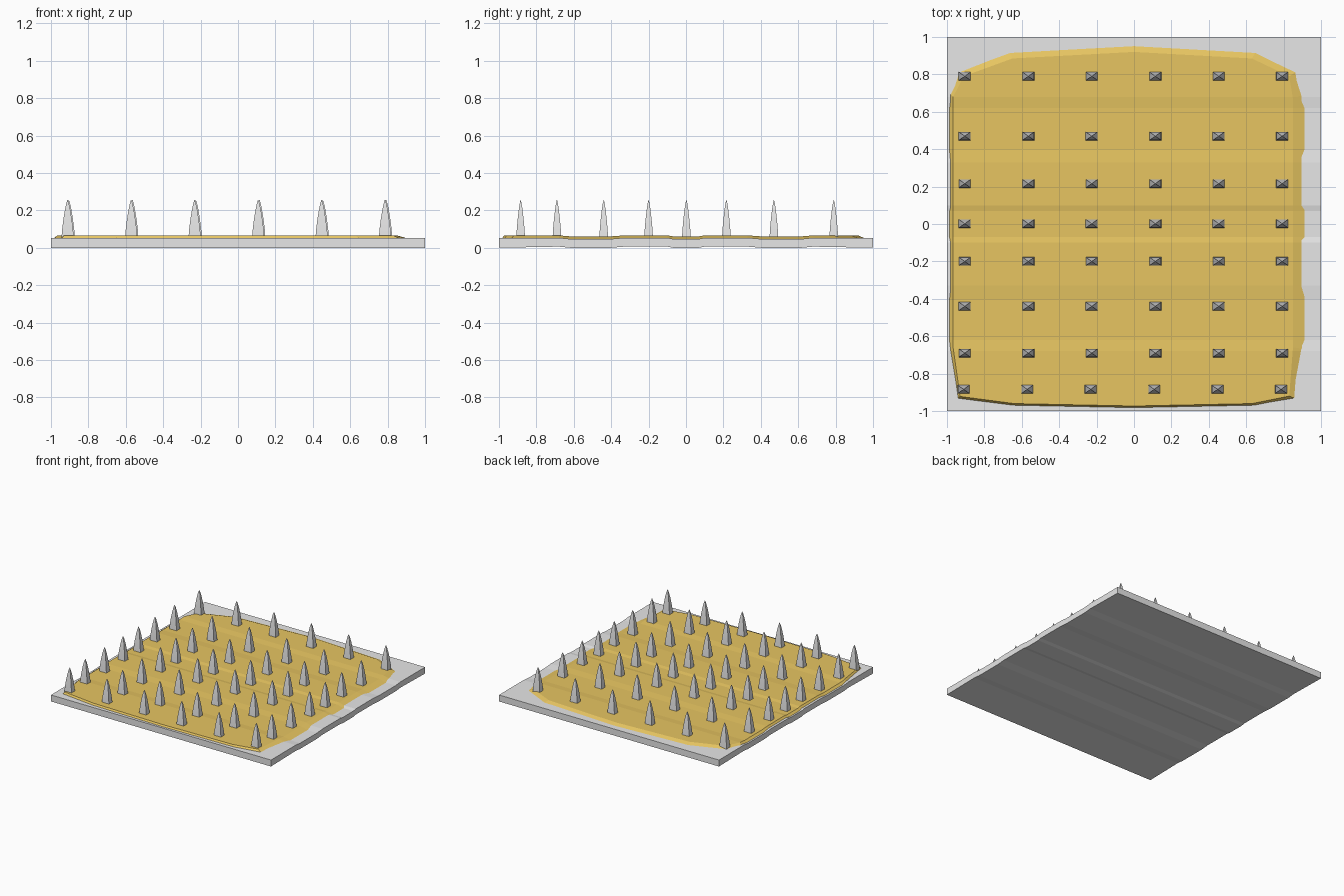
import bpy, bmesh
from mathutils import Vector

if "Cube" in bpy.data.objects:
    bpy.data.objects.remove(bpy.data.objects["Cube"])


def material(name, rgb):
    m = bpy.data.materials.new(name)
    m.diffuse_color = (*rgb, 1)
    m.use_nodes = True
    m.node_tree.nodes["Principled BSDF"].inputs["Base Color"].default_value = m.diffuse_color
    return m


GREY = material("pale grey", (0.8, 0.8, 0.8))
GOLD = material("mustard gold", (0.8, 0.56, 0.12))

# Shallow corrugation running along x: (|y|, drop)
WAVE = [(0, 1), (0.07, 1), (0.1, 0), (0.33, 0), (0.4, 1), (0.62, 1), (0.68, 0), (1.01, 0)]


def drop(y):
    y = abs(y)
    for (y0, d0), (y1, d1) in zip(WAVE, WAVE[1:]):
        if y <= y1:
            return d0 + (d1 - d0) * (y - y0) / (y1 - y0)
    return 0


def slice_along_y(bm):
    for y in [s * w[0] for w in WAVE[1:-1] for s in (-1, 1)]:
        bmesh.ops.bisect_plane(bm, geom=bm.verts[:] + bm.edges[:] + bm.faces[:],
                               plane_co=(0, y, 0), plane_no=(0, 1, 0))


def finish(bm, name, mat):
    bmesh.ops.recalc_face_normals(bm, faces=bm.faces[:])
    mesh = bpy.data.meshes.new(name)
    bm.to_mesh(mesh)
    bm.free()
    mesh.materials.append(mat)
    ob = bpy.data.objects.new(name, mesh)
    bpy.context.collection.objects.link(ob)
    return ob


def loft(bm, rings):
    """Closed solid through a stack of equal-length rings."""
    vs = [[bm.verts.new(p) for p in r] for r in rings]
    n = len(vs[0])
    for a, b in zip(vs, vs[1:]):
        for i in range(n):
            j = (i + 1) % n
            bm.faces.new((a[i], a[j], b[j], b[i]))
    bm.faces.new(vs[0][::-1])
    bm.faces.new(vs[-1])


# Base plate with a gently corrugated top and underside
bm = bmesh.new()
square = [(-1, -1), (1, -1), (1, 1), (-1, 1)]
loft(bm, [[(x, y, z) for x, y in square] for z in (0.006, 0.053)])
slice_along_y(bm)
for v in bm.verts:
    v.co.z -= 0.006 * drop(v.co.y)
    if abs(v.co.y) > 0.9 and v.co.z < 0.02:
        v.co.z = 0.0
finish(bm, "base_plate", GREY)

# Mat with sloping rim, sunk slightly into the plate
outer = [(-0.99, -0.68), (-0.947, -0.938), (-0.65, -0.975), (0, -0.988), (0.65, -0.975),
         (0.875, -0.938), (0.925, -0.67), (0.925, 0.70), (0.885, 0.825), (0.66, 0.935),
         (0, 0.972), (-0.67, 0.935), (-0.95, 0.825), (-0.99, 0.70)]
inner = [(-0.967, -0.66), (-0.93, -0.922), (-0.64, -0.96), (0, -0.973), (0.63, -0.96),
         (0.83, -0.92), (0.85, -0.66), (0.85, 0.67), (0.83, 0.79), (0.63, 0.885),
         (0, 0.92), (-0.65, 0.885), (-0.91, 0.79), (-0.967, 0.68)]
bm = bmesh.new()
loft(bm, [[(x, y, 0.044) for x, y in outer], [(x, y, 0.066) for x, y in inner]])
slice_along_y(bm)
for v in bm.verts:
    if v.co.z > 0.065:
        v.co.z -= 0.005 * drop(v.co.y)
finish(bm, "mat", GOLD)

# One four-sided curved spike, repeated in a grid
SPIKE = [(0.05, 1), (0.1, 0.88), (0.15, 0.69), (0.2, 0.45), (0.235, 0.23), (0.256, 0.03)]
XS = [-0.905, -0.565, -0.226, 0.114, 0.453, 0.792]
YS = [0.79, 0.47, 0.216, 0.002, -0.2, -0.44, -0.69, -0.884]
bm = bmesh.new()
for y in YS:
    for x in XS:
        cx = x - (0.006 if y < -0.8 else 0)
        loft(bm, [[(cx + 0.033 * s * u, y + 0.0235 * s * w, z) for u, w in square]
                  for z, s in SPIKE])
spikes = finish(bm, "spikes", GREY)
bpy.context.view_layer.objects.active = spikes
spikes.select_set(True)
bpy.ops.object.shade_smooth_by_angle()
